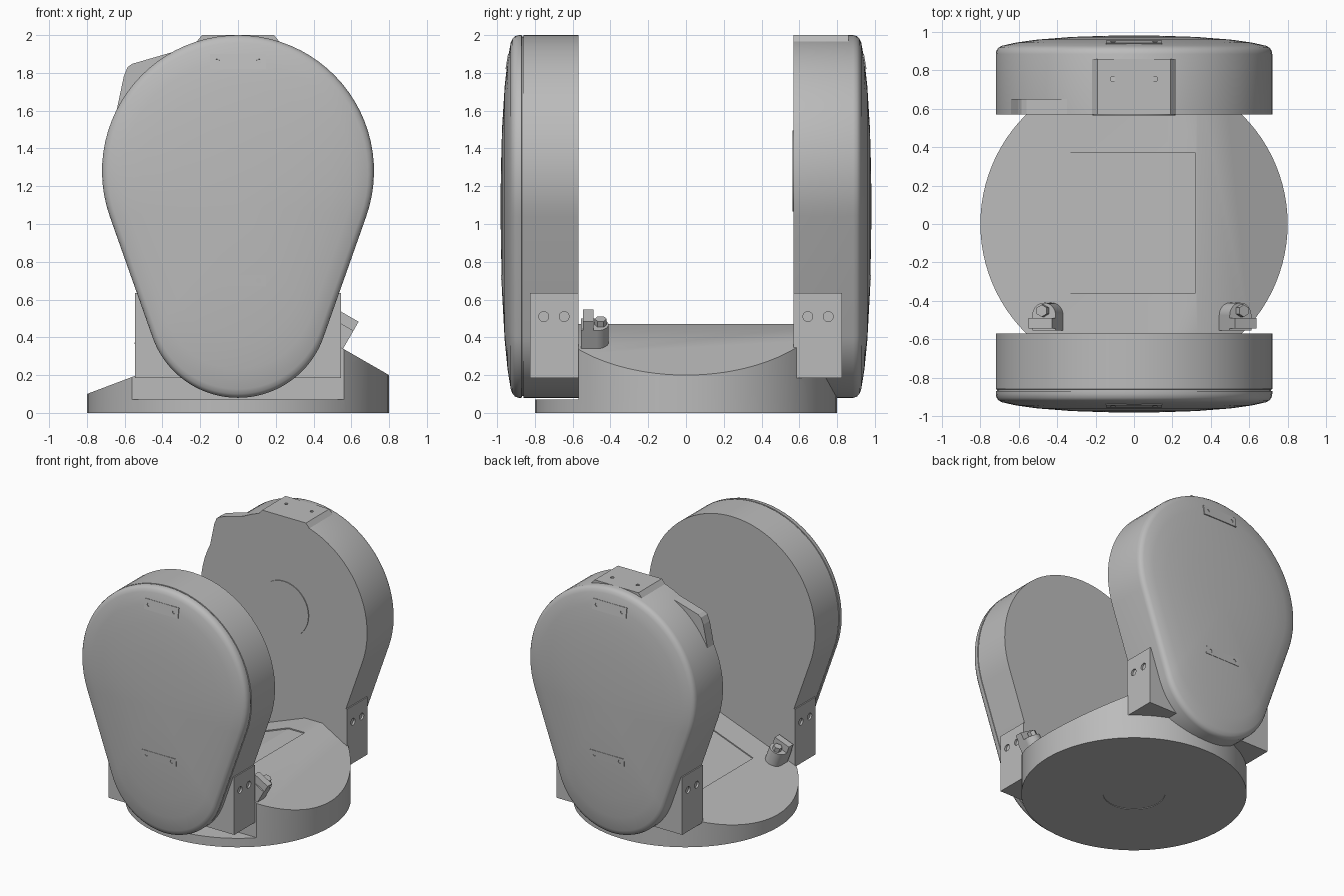
import bpy, bmesh
from math import sin, cos, pi, asin, atan, radians
from mathutils import Matrix, Vector

if "Cube" in bpy.data.objects:
    bpy.data.objects.remove(bpy.data.objects["Cube"], do_unlink=True)

GREY = (0.5, 0.5, 0.5, 1)
grey = bpy.data.materials.new("plain_grey")
grey.use_nodes = True
grey.diffuse_color = GREY
grey.node_tree.nodes["Principled BSDF"].inputs["Base Color"].default_value = GREY


def finish(name, bm):
    bmesh.ops.recalc_face_normals(bm, faces=bm.faces[:])
    mesh = bpy.data.meshes.new(name)
    bm.to_mesh(mesh)
    bm.free()
    ob = bpy.data.objects.new(name, mesh)
    bpy.context.collection.objects.link(ob)
    mesh.materials.append(grey)
    return ob


def activate(ob):
    bpy.ops.object.select_all(action='DESELECT')
    ob.select_set(True)
    bpy.context.view_layer.objects.active = ob


def smooth(ob):
    activate(ob)
    bpy.ops.object.shade_smooth_by_angle(angle=radians(40))
    return ob


def prism(name, outline, y0, y1):
    """Extrude an x-z outline along y."""
    bm = bmesh.new()
    rings = [[bm.verts.new((x, y, z)) for x, z in outline] for y in (y0, y1)]
    for ring in rings:
        bm.faces.new(ring)
    n = len(outline)
    for i in range(n):
        j = (i + 1) % n
        bm.faces.new((rings[0][i], rings[0][j], rings[1][j], rings[1][i]))
    return finish(name, bm)


def box(name, x0, x1, y0, y1, z0, z1):
    return prism(name, [(x0, z0), (x1, z0), (x1, z1), (x0, z1)], y0, y1)


def cylinder(name, centre, radius, depth, axis='Z', sides=32):
    bm = bmesh.new()
    bmesh.ops.create_cone(bm, cap_ends=True, segments=sides, radius1=radius,
                          radius2=radius, depth=depth)
    turn = {'X': Matrix.Rotation(pi / 2, 4, 'Y'), 'Y': Matrix.Rotation(pi / 2, 4, 'X'),
            'Z': Matrix.Identity(4)}[axis]
    bm.transform(Matrix.Translation(centre) @ turn)
    return smooth(finish(name, bm))


def carve(ob, cutter, operation='DIFFERENCE'):
    cutter.hide_render = True
    mod = ob.modifiers.new("carve", 'BOOLEAN')
    mod.operation, mod.solver, mod.object = operation, 'EXACT', cutter
    activate(ob)
    bpy.ops.object.modifier_apply(modifier=mod.name)
    bpy.data.objects.remove(cutter, do_unlink=True)


# Teardrop outline: large upper arc joined by tangents to a small lower arc
TOP_Z, TOP_R, LOW_Z, LOW_R, MID_Z = 1.28, 0.72, 0.56, 0.48, 1.1


def teardrop():
    tilt = asin((TOP_R - LOW_R) / (TOP_Z - LOW_Z))
    n, pts = 48, []
    for i in range(n + 1):
        a = -tilt + (pi + 2 * tilt) * i / n
        pts.append((TOP_R * cos(a), TOP_Z + TOP_R * sin(a)))
    for i in range(n + 1):
        a = pi + tilt + (pi - 2 * tilt) * i / n
        pts.append((LOW_R * cos(a), LOW_Z + LOW_R * sin(a)))
    return pts


DOME = [(1, 0.885), (0.994, 0.905), (0.98, 0.918), (0.955, 0.928), (0.85, 0.945),
        (0.7, 0.96), (0.45, 0.974), (0.2, 0.98)]
SEAM = [(1, 0.86), (0.992, 0.861), (0.992, 0.869), (1, 0.87)]


def pod(name, s, rings):
    """Loft the teardrop outward into a domed shell."""
    bm = bmesh.new()
    outline = teardrop()
    loops = [[bm.verts.new((x * k, s * y, MID_Z + (z - MID_Z) * k)) for x, z in outline]
             for k, y in rings]
    n = len(outline)
    for a, b in zip(loops, loops[1:]):
        for i in range(n):
            j = (i + 1) % n
            bm.faces.new((a[i], a[j], b[j], b[i]))
    bm.faces.new(loops[0])
    tip = bm.verts.new((0, s * 0.982, MID_Z))
    for i in range(n):
        bm.faces.new((loops[-1][i], loops[-1][(i + 1) % n], tip))
    return smooth(finish(name, bm))


# Round base with sloping top, front ledge and shallow screen pocket
base = prism("base", [(-0.8, 0), (0.8, 0), (0.8, 0.2), (0.33, 0.47), (0.18, 0.47),
                      (-0.8, 0.1)], -0.9, 0.9)
carve(base, cylinder("round_cutter", (0, 0, 0.3), 0.8, 1.2, sides=96), 'INTERSECT')
carve(base, box("ledge_cutter", -1, 1, -1, -0.57, 0.07, 1))
carve(base, prism("pocket_cutter", [(-0.33, 0.269), (0.18, 0.461), (0.32, 0.461),
                                    (0.32, 0.6), (-0.33, 0.6)], -0.36, 0.37))
carve(base, cylinder("underside_cutter", (0, 0, 0), 0.22, 0.01))
smooth(base)

# Pods, mounting blocks and cover plates on both ends
for side, s in (("front", -1), ("back", 1)):
    pod(side + "_pod", s, [(1, 0.57)] + (SEAM if s < 0 else []) + DOME)
    block = box(side + "_mount", -0.545, 0.545, *sorted((s * 0.57, s * 0.825)), 0.185, 0.635)
    for x in (-0.545, 0.545):
        for y in (0.645, 0.753):
            carve(block, cylinder("screw_cutter", (x, s * y, 0.51), 0.026, 0.03, 'X', 24))
    smooth(block)
    for label, z, y, half, lean in (("upper", 1.86, 0.945, 0.04, atan(0.17)),
                                    ("lower", 0.7, 0.974, 0.03, -0.03)):
        plate = box(f"{side}_{label}_plate", -0.147, 0.147, -0.004, 0.004, -half, half)
        for x in (-0.11, 0.11):
            carve(plate, cylinder("hole_cutter", (x, 0, 0), 0.013, 0.05, 'Y', 16))
        plate.location = (0, s * y, z)
        plate.rotation_euler.x = s * lean

# Round pad on the inner face of the back pod
cylinder("back_inner_pad", (0, 0.568, 1.28), 0.215, 0.008, 'Y', 48)

# Flat cap and shoulder bump on the back pod
cap = prism("top_cap", [(-0.24, 1.94), (-0.19, 2.0), (0.19, 2.0), (0.24, 1.94), (0.2, 1.85),
                        (-0.2, 1.85)], 0.57, 0.86)
for x in (-0.11, 0.11):
    carve(cap, cylinder("cap_cutter", (x, 0.755, 2.0), 0.013, 0.03, 'Z', 16))
prism("shoulder_bump", [(-0.645, 1.59), (-0.605, 1.78), (-0.585, 1.83), (-0.56, 1.848),
                        (-0.34, 1.912), (-0.3, 1.8), (-0.5, 1.6)], 0.57, 0.65)


# Clamps standing square to each slope beside the front pod
def clamp(side, x, z, angle):
    arch = [cylinder(side + "_clamp_post", (0, -0.475, 0.045), 0.065, 0.13),
            box(side + "_clamp_foot", -0.065, 0.065, -0.555, -0.475, -0.02, 0.11),
            box(side + "_clamp_jaw", -0.065, 0.065, -0.545, -0.49, 0.1, 0.165),
            cylinder(side + "_clamp_bolt", (0, -0.452, 0.115), 0.032, 0.06, 'Z', 6)]
    for ob in arch:
        ob.location = (x, 0, z)
        ob.rotation_euler.y = angle


clamp("left", 0.5, 0.372, atan(0.574))
clamp("right", -0.43, 0.24, -atan(0.378))
